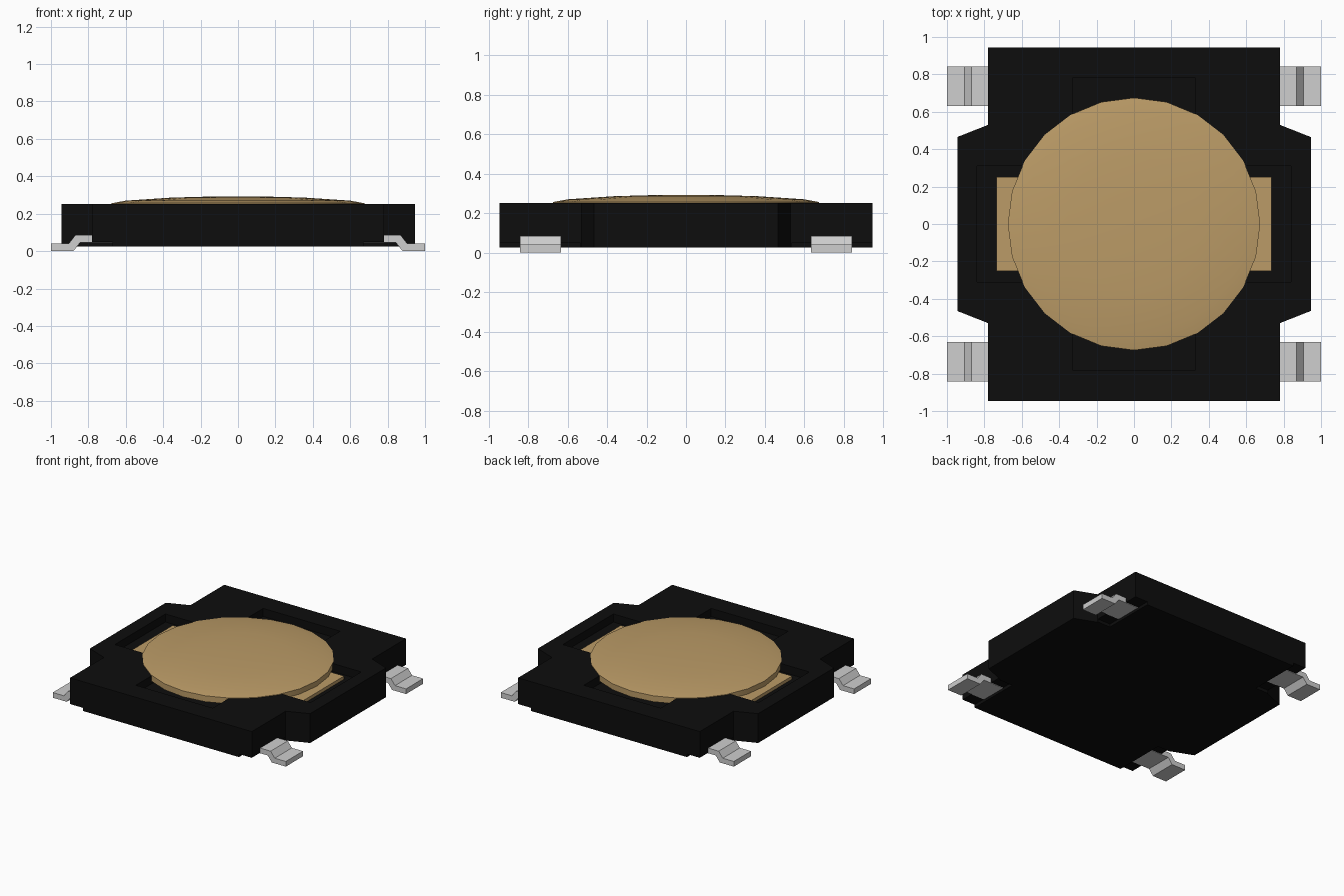
import bpy, bmesh, math

if "Cube" in bpy.data.objects:
    bpy.data.objects.remove(bpy.data.objects["Cube"])


def material(name, rgb):
    m = bpy.data.materials.new(name)
    m.diffuse_color = (*rgb, 1.0)
    m.use_nodes = True
    m.node_tree.nodes["Principled BSDF"].inputs["Base Color"].default_value = m.diffuse_color
    return m


BLACK = material("black plastic", (0.004, 0.004, 0.004))
BRASS = material("brass", (0.50, 0.33, 0.135))
SILVER = material("silver metal", (0.62, 0.62, 0.62))


def add_prism(bm, points, direction):
    """Extrude a closed 3D polygon along direction."""
    face = bm.faces.new([bm.verts.new(p) for p in points])
    ext = bmesh.ops.extrude_face_region(bm, geom=[face])
    verts = [g for g in ext["geom"] if isinstance(g, bmesh.types.BMVert)]
    bmesh.ops.translate(bm, verts=verts, vec=direction)


def finish(bm, name, mat):
    bmesh.ops.recalc_face_normals(bm, faces=bm.faces[:])
    mesh = bpy.data.meshes.new(name)
    bm.to_mesh(mesh)
    bm.free()
    obj = bpy.data.objects.new(name, mesh)
    mesh.materials.append(mat)
    bpy.context.collection.objects.link(obj)
    return obj


def rect(x0, x1, y0, y1, z):
    return [(x0, y0, z), (x1, y0, z), (x1, y1, z), (x0, y1, z)]


# Housing: stepped outline with a wing on each side
quarter = [(0.945, 0.465), (0.78, 0.53), (0.78, 0.945)]
right = [(x, -y) for x, y in reversed(quarter)] + quarter
outline = right + [(-x, -y) for x, y in right]
bm = bmesh.new()
add_prism(bm, [(x, y, 0.025) for x, y in outline], (0, 0, 0.227))
housing = finish(bm, "housing", BLACK)

# Cutter: cross-shaped recess in the top, lead slots under the corners
bm = bmesh.new()
half = [(0.33, -0.78), (0.33, -0.31), (0.84, -0.31),
        (0.84, 0.31), (0.33, 0.31), (0.33, 0.78)]
cross = half + [(-x, -y) for x, y in half]
# widen the cross under the disc so the arms open into a round pocket
cross = [(x * 1.6, y * 1.6) if abs(x) == 0.33 and abs(y) == 0.31 else (x, y)
         for x, y in cross]
cross = [(x if abs(x) != 0.33 * 1.6 else math.copysign(0.33, x),
          y if abs(y) != 0.31 * 1.6 else math.copysign(0.31, y)) for x, y in cross]
add_prism(bm, [(x, y, 0.19) for x, y in cross], (0, 0, 0.2))
for sx in (-1, 1):
    for sy in (-1, 1):
        xs, ys = sorted((0.67 * sx, 1.1 * sx)), sorted((0.535 * sy, 1.1 * sy))
        add_prism(bm, rect(*xs, *ys, -0.1), (0, 0, 0.149))
cutter = finish(bm, "housing_cutter", BLACK)
cutter.hide_render = True
mod = housing.modifiers.new("cuts", "BOOLEAN")
mod.operation = "DIFFERENCE"
mod.solver = "EXACT"
mod.object = cutter
bpy.context.view_layer.objects.active = housing
bpy.ops.object.modifier_apply(modifier=mod.name)
bpy.data.objects.remove(cutter)

# Brass strip whose ends show on both sides of the disc
bm = bmesh.new()
add_prism(bm, rect(-0.735, 0.735, -0.25, 0.25, 0.19), (0, 0, 0.025))
finish(bm, "contact_strip", BRASS)

# Domed 24-sided push disc, a revolved profile
SIDES = 24
profile = [(0.675, 0.21), (0.675, 0.256), (0.6, 0.27),
           (0.36, 0.286), (0.18, 0.291)]
bm = bmesh.new()
rings = [[bm.verts.new((r * math.cos(math.tau * i / SIDES),
                        r * math.sin(math.tau * i / SIDES), z))
          for i in range(SIDES)] for r, z in profile]
for a, b in zip(rings, rings[1:]):
    for i in range(SIDES):
        j = (i + 1) % SIDES
        bm.faces.new((a[i], a[j], b[j], b[i]))
apex = bm.verts.new((0, 0, 0.293))
for i in range(SIDES):
    bm.faces.new((rings[-1][i], rings[-1][(i + 1) % SIDES], apex))
bm.faces.new(rings[0][::-1])
disc = finish(bm, "push_disc", BRASS)
bpy.ops.object.select_all(action="DESELECT")
disc.select_set(True)
bpy.context.view_layer.objects.active = disc
bpy.ops.object.shade_smooth_by_angle(angle=math.radians(30))

# Four bent leads
lead = [(1.0, 0), (1.0, 0.04), (0.905, 0.04), (0.87, 0.085),
        (0.67, 0.085), (0.67, 0.045), (0.845, 0.045), (0.88, 0)]
for sx, side in ((-1, "left"), (1, "right")):
    for y, end in ((-0.842, "front"), (0.632, "back")):
        bm = bmesh.new()
        add_prism(bm, [(sx * x, y, z) for x, z in lead], (0, 0.21, 0))
        finish(bm, f"lead_{end}_{side}", SILVER)
